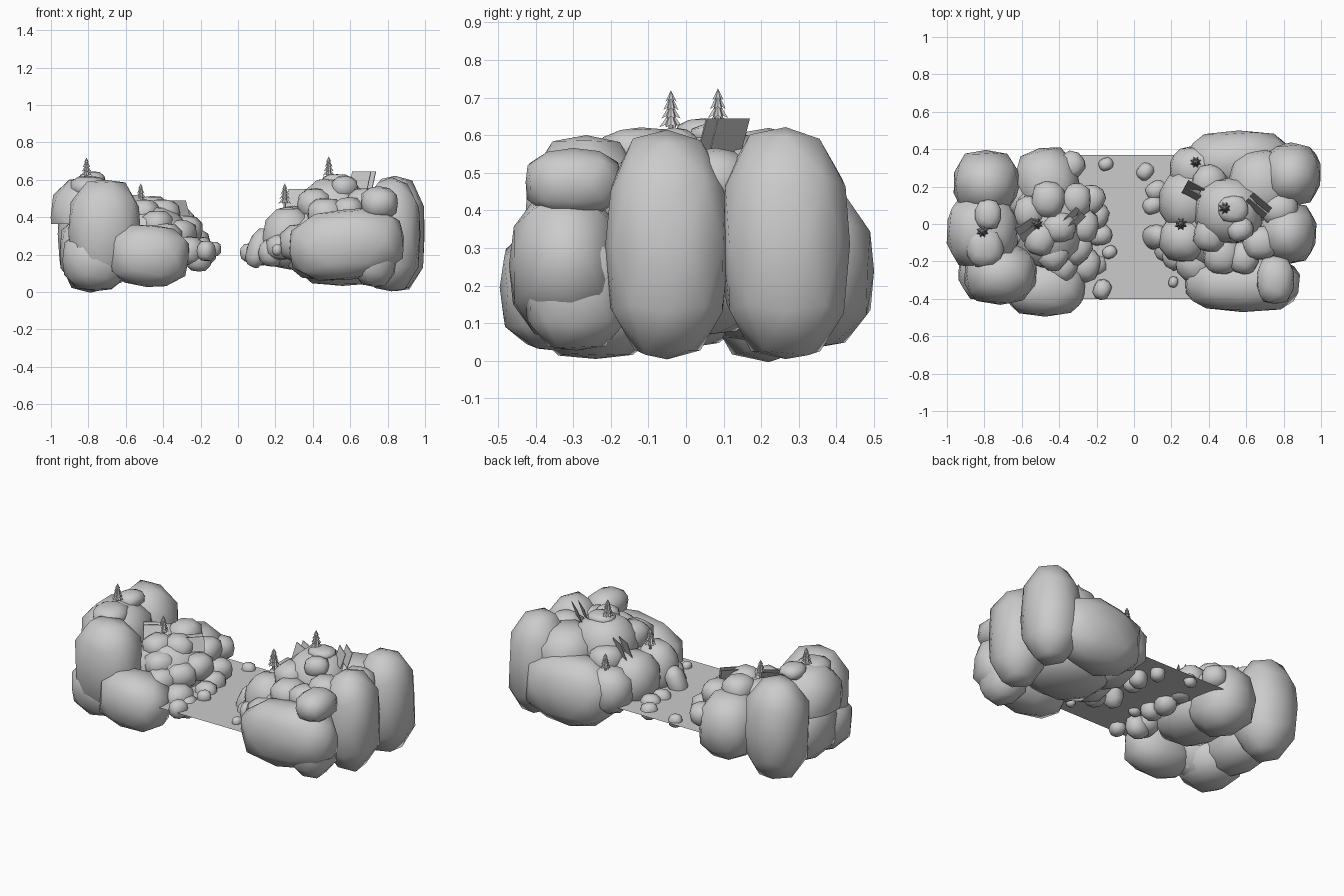
import bpy, bmesh, math, random
from mathutils import Vector, Matrix

random.seed(4)
if "Cube" in bpy.data.objects:
    bpy.data.objects.remove(bpy.data.objects["Cube"])

stone = bpy.data.materials.new("stone_grey")
stone.use_nodes = True
GREY = (0.6, 0.6, 0.6, 1)
stone.diffuse_color = GREY
stone.node_tree.nodes["Principled BSDF"].inputs["Base Color"].default_value = GREY


def finish(bm, name, smooth=False):
    mesh = bpy.data.meshes.new(name)
    bm.to_mesh(mesh)
    bm.free()
    mesh.materials.append(stone)
    for p in mesh.polygons:
        p.use_smooth = smooth
    ob = bpy.data.objects.new(name, mesh)
    bpy.context.collection.objects.link(ob)
    return ob


def boulder(name, centre, radii, turn=0, tilt=0, floor=0, power=2.8):
    """Rounded block with a slightly uneven surface; floor cuts it flat below."""
    bm = bmesh.new()
    bmesh.ops.create_icosphere(bm, subdivisions=2, radius=1)
    rot = Matrix.Rotation(math.radians(turn), 3, 'Z') @ Matrix.Rotation(math.radians(tilt), 3, 'Y')
    for v in bm.verts:
        d = v.co.normalized()
        size = sum(abs(c) ** power for c in d) ** (-1 / power)
        d *= size * random.uniform(0.97, 1.02)
        v.co = rot @ Vector([a * r for a, r in zip(d, radii)]) + Vector(centre)
    # Flat underside
    if floor:
        cut = bmesh.ops.bisect_plane(bm, geom=bm.verts[:] + bm.edges[:] + bm.faces[:],
                                     plane_co=(0, 0, floor), plane_no=(0, 0, 1), clear_inner=True)
        bmesh.ops.contextual_create(bm, geom=[e for e in cut["geom_cut"] if isinstance(e, bmesh.types.BMEdge)])
    ob = finish(bm, name, True)
    if floor:
        bpy.context.view_layer.objects.active = ob
        ob.select_set(True)
        bpy.ops.object.shade_smooth_by_angle(angle=math.radians(50))
        ob.select_set(False)


def tree(name, x, y, base, height):
    """Stacked jagged cones on a thin trunk."""
    bm = bmesh.new()
    bmesh.ops.create_cone(bm, cap_ends=True, segments=6, radius1=height * .06, radius2=height * .05,
                          depth=height * .3, matrix=Matrix.Translation((x, y, base + height * .1)))
    for tier in range(4):
        low = base + height * (.18 + .19 * tier)
        r = height * (.28 - .05 * tier)
        tip = bm.verts.new((x, y, min(low + height * .36, base + height)))
        ring = []
        for i in range(16):
            a = math.tau * i / 16
            rr = r if i % 2 else r * .65
            ring.append(bm.verts.new((x + rr * math.cos(a), y + rr * math.sin(a), low + (0 if i % 2 else .006))))
        for i in range(16):
            bm.faces.new((ring[i], ring[(i + 1) % 16], tip))
        bm.faces.new(ring[::-1])
    finish(bm, name)


def slab_pair(name, centre, angle, length, height, lean):
    """Two parallel thin leaning slabs."""
    a = math.radians(angle)
    along = Vector((math.cos(a), math.sin(a), 0))
    across = Vector((-along.y, along.x, 0))
    for side, label in ((-1, "front"), (1, "back")):
        bm = bmesh.new()
        mid = Vector(centre) + across * side * .02
        up = Vector((0, 0, height / 2)) + across * lean
        corners = [mid + along * s * length / 2 + up * t for s, t in ((-1, -1), (1, -1), (1, 1), (-1, 1))]
        rings = [[bm.verts.new(c + across * o) for c in corners] for o in (-.002, .002)]
        bm.faces.new(rings[0])
        bm.faces.new(rings[1][::-1])
        for i in range(4):
            j = (i + 1) % 4
            bm.faces.new((rings[0][j], rings[0][i], rings[1][i], rings[1][j]))
        bmesh.ops.recalc_face_normals(bm, faces=bm.faces)
        finish(bm, f"{name}_{label}")


# Flat water sheet between the banks
bm = bmesh.new()
bm.faces.new([bm.verts.new(c) for c in ((-.38, -.4, .22), (.38, -.4, .22), (.38, .37, .22), (-.38, .37, .22))])
finish(bm, "water_sheet")

# Large boulders of the left-hand bank
boulder("west_front_tall", (-.715, -.265, .32), (.195, .165, .285))
boulder("west_front_base", (-.76, -.24, .17), (.18, .18, .165))
boulder("west_front_low", (-.475, -.345, .195), (.22, .15, .17), 0, 4)
boulder("west_back_tall", (-.79, .22, .31), (.175, .175, .31))
boulder("west_back_low", (-.465, .22, .25), (.17, .19, .2), 12)
boulder("west_side_upper", (-.81, -.04, .4), (.195, .2, .21), floor=.365)
boulder("west_side_lower", (-.79, -.03, .22), (.165, .22, .19))
boulder("west_core", (-.46, 0, .28), (.2, .24, .18))
boulder("west_crown_back", (-.78, .05, .6), (.07, .08, .045))
boulder("west_crown_front", (-.8, -.12, .56), (.1, .11, .06), 10)

# Large boulders of the right-hand bank
boulder("east_back", (.56, .335, .24), (.29, .165, .21))
boulder("east_back_corner", (.84, .265, .31), (.16, .17, .31))
boulder("east_side", (.82, -.05, .305), (.155, .165, .305))
boulder("east_front", (.58, -.32, .255), (.31, .15, .19), 0, -7, power=3)
boulder("east_front_base", (.73, -.29, .19), (.12, .14, .165))
boulder("east_front_perch", (.755, -.3, .475), (.1, .13, .09))
boulder("east_dome", (.51, .07, .42), (.185, .18, .19))
boulder("east_shoulder", (.68, .2, .38), (.18, .2, .18))
boulder("east_crown", (.53, .08, .6), (.08, .07, .03))
boulder("east_knob", (.57, -.03, .56), (.07, .06, .06), 25)
boulder("east_back_slope", (.34, .29, .28), (.15, .13, .14))
boulder("east_west_slope", (.29, .12, .29), (.16, .17, .17), power=2.4)
boulder("east_front_slope", (.27, -.08, .29), (.14, .13, .17), power=2.4)
boulder("east_core", (.5, 0, .26), (.28, .25, .2))

# Medium stones heaped on the left bank: x, y, z, radius
heap_west = [(-.46, .13, .43, .1), (-.31, .13, .37, .09), (-.23, .13, .27, .08), (-.4, -.02, .42, .09),
             (-.27, -.01, .33, .09), (-.31, -.13, .31, .09), (-.5, -.08, .42, .09), (-.43, -.16, .36, .09),
             (-.38, -.22, .29, .09), (-.26, -.22, .22, .09), (-.34, .31, .31, .08), (-.56, .06, .41, .09),
             (-.62, -.03, .33, .1), (-.63, .14, .3, .1)]
# Medium stones heaped on the right bank
heap_east = [(.34, -.2, .26, .12), (.47, -.16, .41, .11), (.59, -.18, .43, .09), (.68, -.1, .47, .1),
             (.23, -.17, .24, .08), (.41, -.05, .47, .1), (.4, .22, .42, .1), (.78, .08, .48, .1)]
for bank, heap in (("west", heap_west), ("east", heap_east)):
    for i, (x, y, z, r) in enumerate(heap):
        boulder(f"{bank}_heap_stone_{i}", (x, y, z), (r, r * .9, r * .85), random.uniform(0, 90))

# Small stones along the waterline
shore = [(-.15, .32, .22, .04), (.06, .28, .21, .05), (-.17, -.35, .22, .055), (.21, -.31, .225, .03),
         (-.13, -.15, .23, .04), (-.18, -.06, .21, .065), (-.21, -.22, .18, .07), (-.2, .04, .22, .075),
         (.1, .1, .21, .055), (.18, -.13, .21, .075), (.12, .18, .2, .06)]
for i, (x, y, z, r) in enumerate(shore):
    boulder(f"shore_stone_{i}", (x, y, z), (r, r * .85, r), random.uniform(0, 90))
boulder("shore_pillar", (.11, -.07, .235), (.055, .065, .11), 20, 20)

# Conifers
tree("west_tree_high", -.81, -.04, .6, .12)
tree("west_tree_low", -.52, 0, .46, .12)
tree("east_tree_high", .485, .085, .6, .125)
tree("east_tree_front", .25, 0, .45, .13)
tree("east_tree_back", .33, .33, .41, .11)

# Leaning slab pairs
slab_pair("east_high_slabs", (.665, .1, .6), -40, .13, .09, .015)
slab_pair("east_low_slabs", (.315, .175, .49), -28, .1, .12, .02)
slab_pair("west_inner_slabs", (-.33, .02, .45), 45, .13, .08, .015)
slab_pair("west_outer_slabs", (-.57, -.03, .48), 33, .11, .08, .02)
